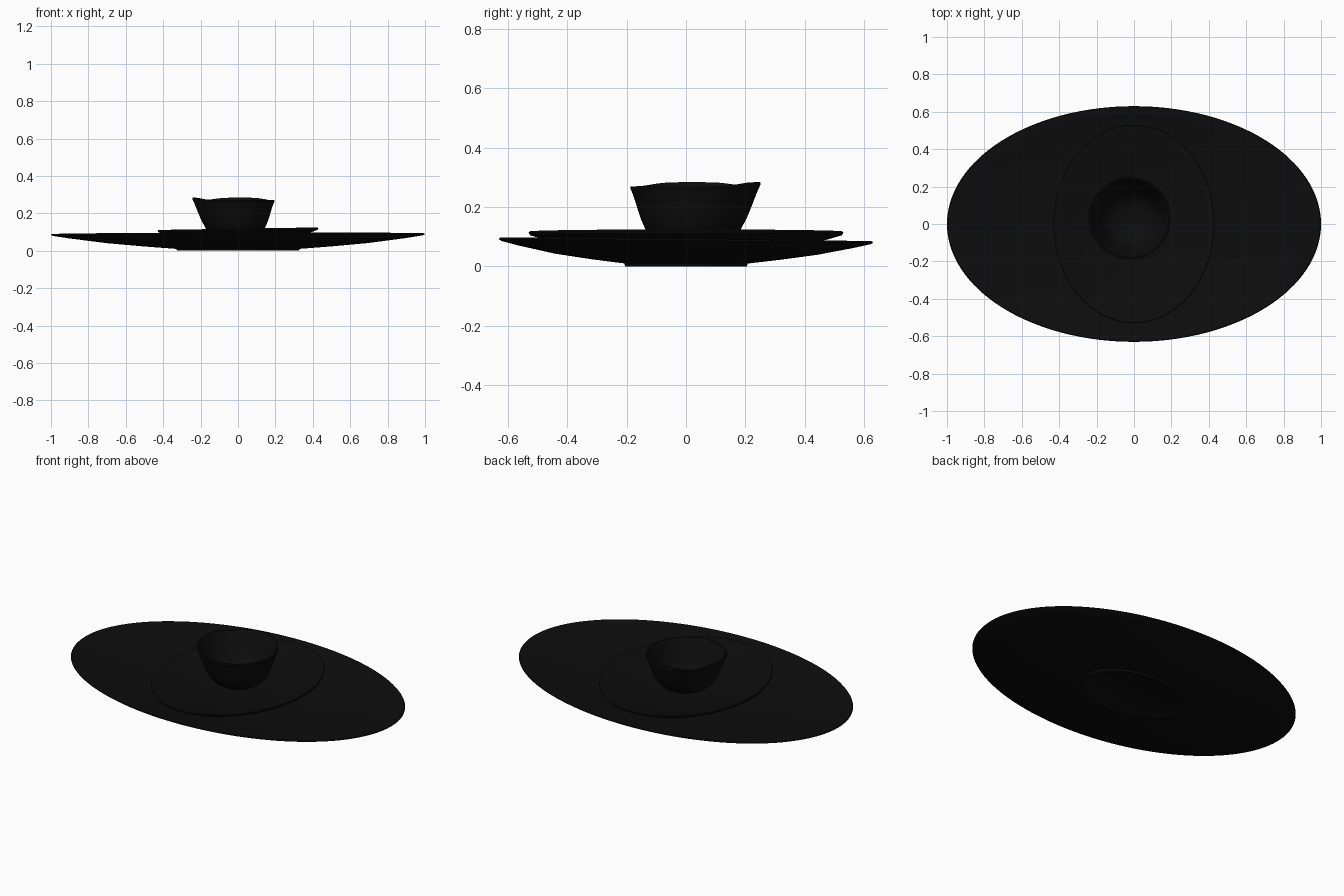
import bpy, bmesh
from math import sin, cos, pi, exp

cube = bpy.data.objects.get("Cube")
if cube:
    bpy.data.objects.remove(cube, do_unlink=True)

black = bpy.data.materials.new("black_glaze")
black.use_nodes = True
colour = (0.004, 0.004, 0.004, 1)
black.diffuse_color = colour
black.node_tree.nodes["Principled BSDF"].inputs["Base Color"].default_value = colour


def turned(name, profile, rx, ry, shape, sides=128):
    """Oval turned solid; the profile runs from bottom centre round to top centre."""
    bm = bmesh.new()
    rings = []
    for r, z in profile:
        count = sides if r else 1
        rings.append([bm.verts.new(shape(r * rx * cos(2 * pi * i / sides),
                                         r * ry * sin(2 * pi * i / sides), z, 2 * pi * i / sides))
                      for i in range(count)])
    for a, b in zip(rings, rings[1:]):
        for i in range(sides):
            j = (i + 1) % sides
            if len(a) == 1:
                bm.faces.new((a[0], b[j], b[i]))
            elif len(b) == 1:
                bm.faces.new((a[i], a[j], b[0]))
            else:
                bm.faces.new((a[i], a[j], b[j], b[i]))
    bmesh.ops.recalc_face_normals(bm, faces=bm.faces)
    mesh = bpy.data.meshes.new(name)
    bm.to_mesh(mesh)
    bm.free()
    mesh.materials.append(black)
    obj = bpy.data.objects.new(name, mesh)
    bpy.context.collection.objects.link(obj)
    bpy.ops.object.select_all(action='DESELECT')
    obj.select_set(True)
    bpy.context.view_layer.objects.active = obj
    bpy.ops.object.shade_smooth_by_angle(angle=0.7)
    return obj


# Slightly uneven handmade rims: the walls lean, the foot stays level
def platter_shape(x, y, z, a):
    lift = min(z / 0.09, 1)
    return (x, y, z + lift * (0.002 * x - 0.01 * y))


def plate_shape(x, y, z, a):
    return (x, y, z + 0.016 * x)


def bowl_shape(x, y, z, a):
    lift = max(0, (z - 0.056) / 0.215)
    wave = sum(exp(-((cos(a - c) - 1) / 0.25) ** 2) for c in (1.4, 3.2))
    return (x - 0.01 - 0.015 * lift, y + 0.02 + 0.012 * lift,
            z + 0.014 * wave * lift ** 4)


# Wide oval platter with a low foot
turned("platter", [(0, 0.005), (0.29, 0.005), (0.3, 0), (0.325, 0), (0.33, 0.01),
                   (0.5, 0.023), (0.7, 0.041), (0.9, 0.067), (0.99, 0.081), (1, 0.086),
                   (0.995, 0.091), (0.98, 0.091), (0.9, 0.08), (0.7, 0.057), (0.5, 0.04),
                   (0.33, 0.032), (0, 0.03)], 1, 0.63, platter_shape)

# Smaller oval plate, turned crosswise on the platter
turned("plate", [(0, 0.034), (0.32, 0.033), (0.34, 0.038), (0.5, 0.048), (0.7, 0.067),
                 (0.9, 0.091), (0.99, 0.105), (1, 0.113), (0.995, 0.118), (0.98, 0.118),
                 (0.9, 0.106), (0.7, 0.084), (0.5, 0.066), (0.33, 0.057), (0, 0.055)],
       0.43, 0.53, plate_shape)

# Round bowl with a wavy rim
turned("bowl", [(0, 0.056), (0.06, 0.056), (0.09, 0.067), (0.13, 0.09), (0.158, 0.12),
                (0.178, 0.16), (0.193, 0.2), (0.208, 0.24), (0.22, 0.265), (0.218, 0.27),
                (0.21, 0.27), (0.194, 0.24), (0.18, 0.2), (0.163, 0.16), (0.14, 0.12),
                (0.11, 0.092), (0.06, 0.074), (0, 0.07)], 1, 1, bowl_shape)
